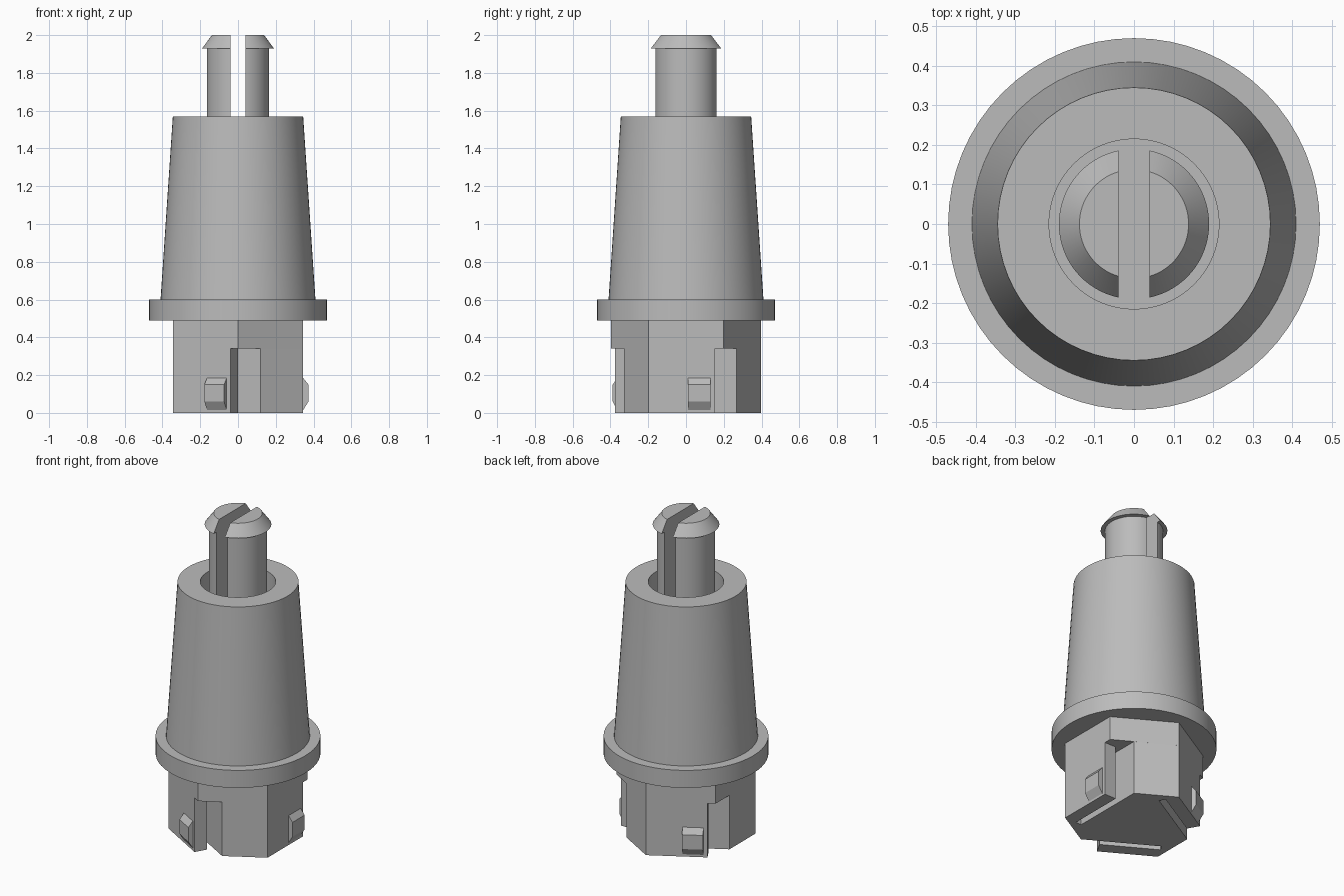
import bpy, bmesh, math
from mathutils import Matrix, Vector

cube = bpy.data.objects.get("Cube")
if cube:
    bpy.data.objects.remove(cube, do_unlink=True)

grey = bpy.data.materials.new("plain grey")
grey.use_nodes = True
grey.diffuse_color = (0.5, 0.5, 0.5, 1)
grey.node_tree.nodes["Principled BSDF"].inputs["Base Color"].default_value = (0.5, 0.5, 0.5, 1)

SEGMENTS = 64
APOTHEM = 0.345
HALF_SIDE = APOTHEM * math.tan(math.pi / 6)
FINGER_ANGLES = [0, 2 * math.pi / 3, 4 * math.pi / 3]


def finish(bm, name, smooth=False):
    """Turn a bmesh into a named, coloured object."""
    bmesh.ops.recalc_face_normals(bm, faces=bm.faces)
    mesh = bpy.data.meshes.new(name)
    bm.to_mesh(mesh)
    bm.free()
    mesh.materials.append(grey)
    obj = bpy.data.objects.new(name, mesh)
    bpy.context.collection.objects.link(obj)
    if smooth:
        bpy.ops.object.select_all(action='DESELECT')
        obj.select_set(True)
        bpy.context.view_layer.objects.active = obj
        bpy.ops.object.shade_smooth_by_angle(angle=math.radians(25))
    return obj


def loft(bm, rings):
    """Skin closed rings of points and cap both ends."""
    loops = [[bm.verts.new(p) for p in ring] for ring in rings]
    count = len(loops[0])
    for low, high in zip(loops, loops[1:]):
        for i in range(count):
            j = (i + 1) % count
            bm.faces.new((low[i], low[j], high[j], high[i]))
    bm.faces.new(loops[0][::-1])
    bm.faces.new(loops[-1])


def circle(r, z):
    steps = [2 * math.pi * i / SEGMENTS for i in range(SEGMENTS)]
    return [Vector((r * math.cos(a), r * math.sin(a), z)) for a in steps]


def half_disc(r, z, gap, side):
    """Circle segment beyond the flat at x = gap."""
    limit = math.acos(gap / r)
    steps = [limit * (2 * i / 32 - 1) for i in range(33)]
    return [Vector((side * r * math.cos(a), r * math.sin(a), z)) for a in steps]


# Flanged, tapered sleeve with a round bore
bm = bmesh.new()
loft(bm, [circle(r, z) for r, z in [
    (0.47, 0.49), (0.47, 0.6), (0.41, 0.6), (0.345, 1.57), (0.215, 1.57), (0.215, 0.8)]])
finish(bm, "tapered_sleeve", smooth=True)

# Split post with a chamfered snap head
for side, name in [(1, "left_post_half"), (-1, "right_post_half")]:
    bm = bmesh.new()
    loft(bm, [half_disc(r, z, 0.039, side) for r, z in [
        (0.165, 0.8), (0.165, 1.93), (0.19, 1.93), (0.138, 2.0)]])
    finish(bm, name, smooth=True)

# Solid hexagonal collar under the flange
bm = bmesh.new()
corners = [(HALF_SIDE * 2, math.pi / 6 + k * math.pi / 3) for k in range(6)]
loft(bm, [[Vector((r * math.cos(a), r * math.sin(a), z)) for r, a in corners]
          for z in (0.34, 0.49)])
finish(bm, "hex_collar")

# Lower hexagon, notched and slit to leave three spring fingers
finger = [(APOTHEM, -HALF_SIDE), (APOTHEM, 0.153), (0.265, 0.153),
          (0.265, -0.2), (0.225, -0.2), (0.225, 0.268)]
outline = []
for angle in FINGER_ANGLES:
    turn = Matrix.Rotation(angle, 3, 'Z')
    outline += [turn @ Vector((n, t, 0)) for n, t in finger]
bm = bmesh.new()
loft(bm, [[p + Vector((0, 0, z)) for p in outline] for z in (0, 0.34)])
finish(bm, "slotted_hex_base")

# Bevelled catch on each finger
catch = [(0.335, 0.015), (0.345, 0.015), (0.373, 0.06),
         (0.373, 0.15), (0.345, 0.185), (0.335, 0.185)]
for i, angle in enumerate(FINGER_ANGLES):
    turn = Matrix.Rotation(angle, 3, 'Z')
    bm = bmesh.new()
    loft(bm, [[turn @ Vector((n, t, z)) for n, z in catch] for t in (0.01, 0.13)])
    finish(bm, f"finger_catch_{i + 1}")
